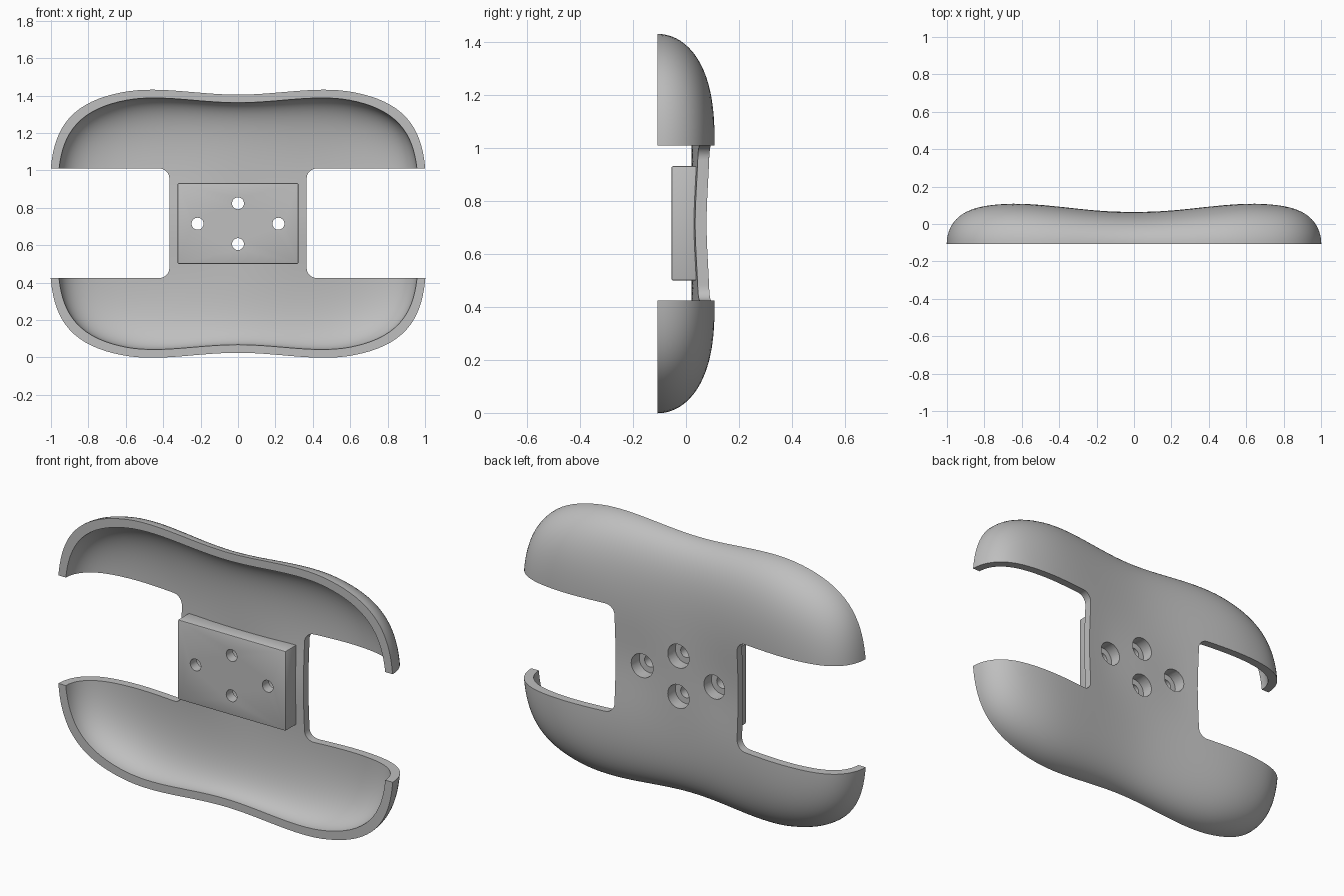
import bpy, bmesh, math
from math import sin, cos, pi

MID = 0.715          # height of the model's centre
RIM = -0.107         # front plane of the rim
SEGS, RINGS = 176, 30

cube = bpy.data.objects.get("Cube")
if cube:
    bpy.data.objects.remove(cube, do_unlink=True)

grey = bpy.data.materials.new("plain_grey")
grey.use_nodes = True
GREY = (0.52, 0.52, 0.52, 1)
grey.diffuse_color = GREY
grey.node_tree.nodes["Principled BSDF"].inputs["Base Color"].default_value = GREY


def add_object(name, bm):
    bmesh.ops.recalc_face_normals(bm, faces=bm.faces)
    mesh = bpy.data.meshes.new(name)
    bm.to_mesh(mesh)
    bm.free()
    mesh.materials.append(grey)
    obj = bpy.data.objects.new(name, mesh)
    bpy.context.collection.objects.link(obj)
    return obj


def smoothstep(t):
    t = min(max(t, 0), 1)
    return t * t * (3 - 2 * t)


def shell_point(r, angle, inset):
    """Point of a pillow-like dome; r runs from 0 at the centre to 1 at the rim."""
    c, s = cos(angle), sin(angle)
    f = c ** 4 + s ** 4
    k = r / f ** 0.25
    x = k * c * (1.008 - inset)
    z = k * s * (0.69 + 0.04 * smoothstep(abs(x) / 0.6) - inset)
    # Saddle: shallow in the middle, deeper towards the two sides
    depth = 0.172 + 0.05 * smoothstep(abs(x) / 0.7) - inset
    depth -= 0.014 * math.exp(-(z / 0.22) ** 2) * smoothstep(abs(x) / 0.3)
    power = 5 + 4 * c ** 4 / f
    y = RIM + depth * math.sqrt(max(0, 1 - r ** power))
    return x, y, z + MID


def dome(bm, inset):
    """Adds one dome layer and returns its rim vertices."""
    centre = bm.verts.new(shell_point(0, 0, inset))
    previous = None
    for i in range(1, RINGS + 1):
        r = sin(pi / 2 * i / RINGS)
        ring = [bm.verts.new(shell_point(r, 2 * pi * j / SEGS, inset)) for j in range(SEGS)]
        for j in range(SEGS):
            n = (j + 1) % SEGS
            if previous:
                bm.faces.new((previous[j], previous[n], ring[n], ring[j]))
            else:
                bm.faces.new((centre, ring[n], ring[j]))
        previous = ring
    return previous


def prism(name, profile, y0, y1):
    """Extrudes an (x, z) profile along y."""
    bm = bmesh.new()
    face = bm.faces.new([bm.verts.new((x, y0, z)) for x, z in profile])
    out = bmesh.ops.extrude_face_region(bm, geom=[face])
    verts = [v for v in out["geom"] if isinstance(v, bmesh.types.BMVert)]
    bmesh.ops.translate(bm, verts=verts, vec=(0, y1 - y0, 0))
    return add_object(name, bm)


def arc(x, z, radius, start, end, steps):
    return [(x + radius * cos(start + (end - start) * i / steps),
             z + radius * sin(start + (end - start) * i / steps)) for i in range(steps + 1)]


def apply_modifiers(obj):
    bpy.context.view_layer.objects.active = obj
    for mod in list(obj.modifiers):
        bpy.ops.object.modifier_apply(modifier=mod.name)


def cut(obj, cutters):
    for cutter in cutters:
        mod = obj.modifiers.new("cut", "BOOLEAN")
        mod.operation = "DIFFERENCE"
        mod.solver = "EXACT"
        mod.object = cutter
    apply_modifiers(obj)


# Hollow shell from two nested domes joined by a flat rim
bm = bmesh.new()
outer, inner = dome(bm, 0), dome(bm, 0.043)
for j in range(SEGS):
    n = (j + 1) % SEGS
    bm.faces.new((outer[j], outer[n], inner[n], inner[j]))
shell = add_object("shell", bm)

# Mounting plate with softened edges
X, LOW, HIGH = 0.323, 0.5, 0.932
plate = prism("mounting_plate", [(-X, LOW), (X, LOW), (X, HIGH), (-X, HIGH)], -0.055, 0.04)
soft = plate.modifiers.new("soft_edges", "BEVEL")
soft.width = 0.006
soft.segments = 2
apply_modifiers(plate)

# Side openings with rounded inner corners
slots = []
for side in (-1, 1):
    profile = [(1.3, 0.425)]
    profile += arc(0.42, 0.478, 0.053, 1.5 * pi, pi, 8)
    profile += arc(0.42, 0.957, 0.053, pi, pi / 2, 8)
    profile += [(1.3, 1.01)]
    slots.append(prism("slot_cutter", [(side * x, z) for x, z in profile], -0.4, 0.4))

# Screw holes, counterbored from the back
holes = []
for x, z in ((-0.216, MID), (0.216, MID), (0, MID + 0.109), (0, MID - 0.109)):
    holes.append(prism("hole_cutter", arc(x, z, 0.032, 0, 2 * pi, 32)[:-1], -0.3, 0.3))
    holes.append(prism("bore_cutter", arc(x, z, 0.064, 0, 2 * pi, 40)[:-1], 0.0, 0.3))

cut(shell, slots + holes)
cut(plate, holes)
for cutter in slots + holes:
    bpy.data.objects.remove(cutter, do_unlink=True)

for obj in (shell, plate):
    bpy.ops.object.select_all(action="DESELECT")
    obj.select_set(True)
    bpy.context.view_layer.objects.active = obj
    bpy.ops.object.shade_smooth_by_angle(angle=math.radians(35))
